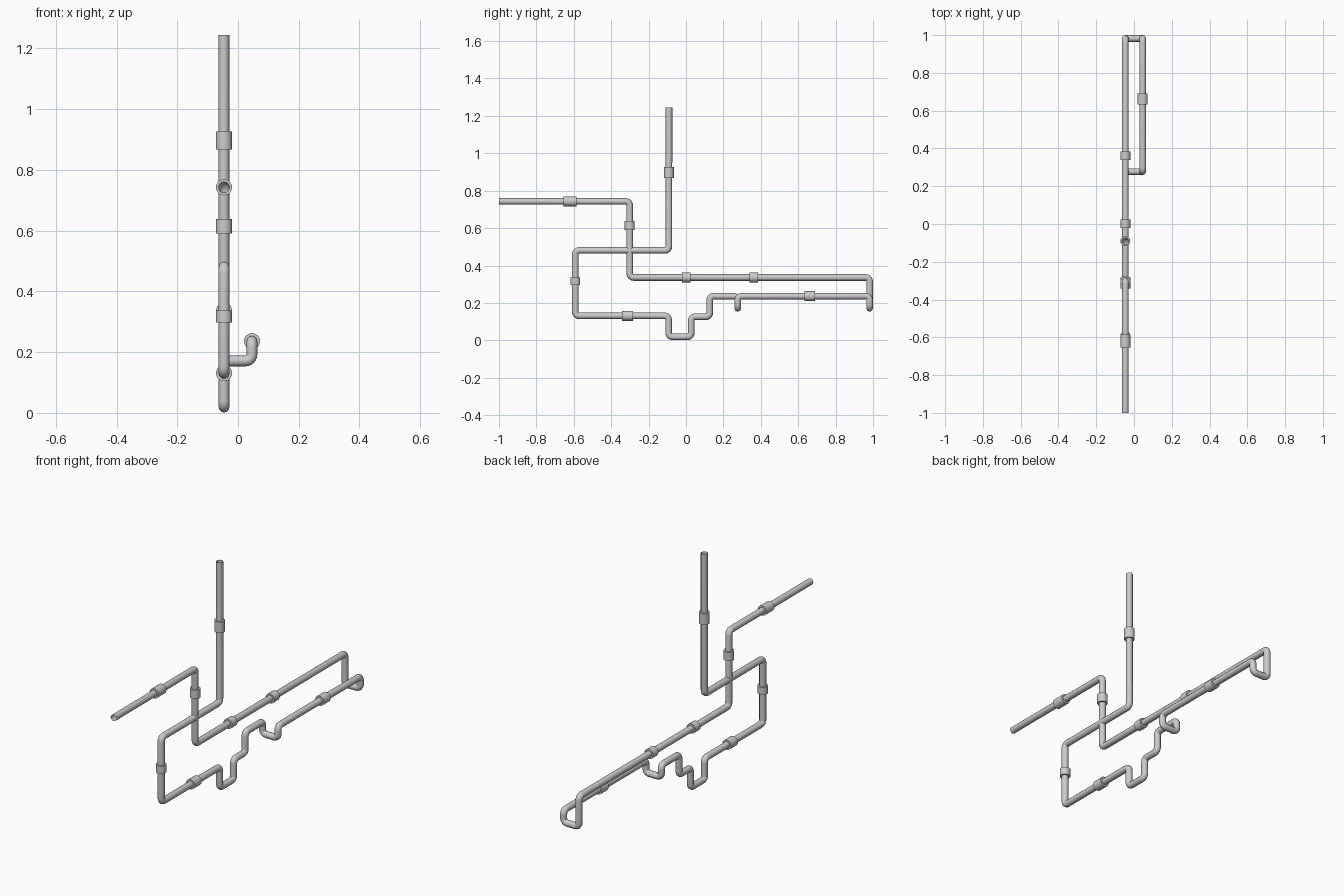
import bpy, math
from mathutils import Vector

if "Cube" in bpy.data.objects:
    bpy.data.objects.remove(bpy.data.objects["Cube"])

R = 0.0175      # pipe radius
BEND = 0.021    # elbow centreline radius
X = 0.046       # pipe planes at -X and +X

# corner points of the pipe run
corners = [Vector(p) for p in [
    (-X, -0.091, 1.245), (-X, -0.091, 0.481), (-X, -0.592, 0.481),
    (-X, -0.592, 0.131), (-X, -0.093, 0.131), (-X, -0.093, 0.0185),
    (-X, 0.028, 0.0185), (-X, 0.028, 0.126), (-X, 0.127, 0.126),
    (-X, 0.127, 0.236), (-X, 0.277, 0.236), (-X, 0.277, 0.171),
    (X, 0.277, 0.171), (X, 0.277, 0.236), (X, 0.982, 0.236),
    (X, 0.982, 0.171), (-X, 0.982, 0.171), (-X, 0.982, 0.336),
    (-X, -0.301, 0.336), (-X, -0.301, 0.743), (-X, -1.0, 0.743)]]


def rounded(pts, r, steps=6):
    """Replace each right-angle corner with a short arc."""
    out = [pts[0]]
    for a, b, c in zip(pts, pts[1:], pts[2:]):
        u, v = (a - b).normalized(), (c - b).normalized()
        centre = b + (u + v) * r
        for i in range(steps + 1):
            t = math.pi / 2 * i / steps
            out.append(centre - v * r * math.cos(t) - u * r * math.sin(t))
    return out + [pts[-1]]


# pipe: open-ended round tube swept along the path
path = rounded(corners, BEND)
curve = bpy.data.curves.new("pipe", 'CURVE')
curve.dimensions = '3D'
curve.bevel_depth = R
curve.bevel_resolution = 4
spline = curve.splines.new('POLY')
spline.points.add(len(path) - 1)
for sp, p in zip(spline.points, path):
    sp.co = (*p, 1)
spline.use_smooth = True
pipe = bpy.data.objects.new("pipe", curve)
bpy.context.collection.objects.link(pipe)
bpy.context.view_layer.objects.active = pipe
pipe.select_set(True)
bpy.ops.object.convert(target='MESH')


# couplings: short sleeves around the straight runs
def coupling(name, loc, axis, length):
    rot = (math.pi / 2, 0, 0) if axis == 'Y' else (0, 0, 0)
    bpy.ops.mesh.primitive_cylinder_add(vertices=24, radius=0.0265, depth=length,
                                        end_fill_type='NOTHING', location=loc, rotation=rot)
    ob = bpy.context.object
    ob.name = name
    wall = ob.modifiers.new("wall", 'SOLIDIFY')
    wall.thickness = 0.009
    wall.offset = -1
    bpy.ops.object.modifier_apply(modifier="wall")
    bpy.ops.object.shade_smooth_by_angle(angle=math.radians(40))


for i, (loc, axis, length) in enumerate([
        ((-X, -0.091, 0.897), 'Z', 0.059),
        ((-X, -0.592, 0.317), 'Z', 0.040),
        ((-X, -0.312, 0.131), 'Y', 0.058),
        ((X, 0.662, 0.236), 'Y', 0.058),
        ((-X, 0.362, 0.336), 'Y', 0.045),
        ((-X, 0.001, 0.336), 'Y', 0.045),
        ((-X, -0.301, 0.614), 'Z', 0.048),
        ((-X, -0.620, 0.743), 'Y', 0.068)]):
    coupling(f"coupling_{i + 1}", loc, axis, length)
